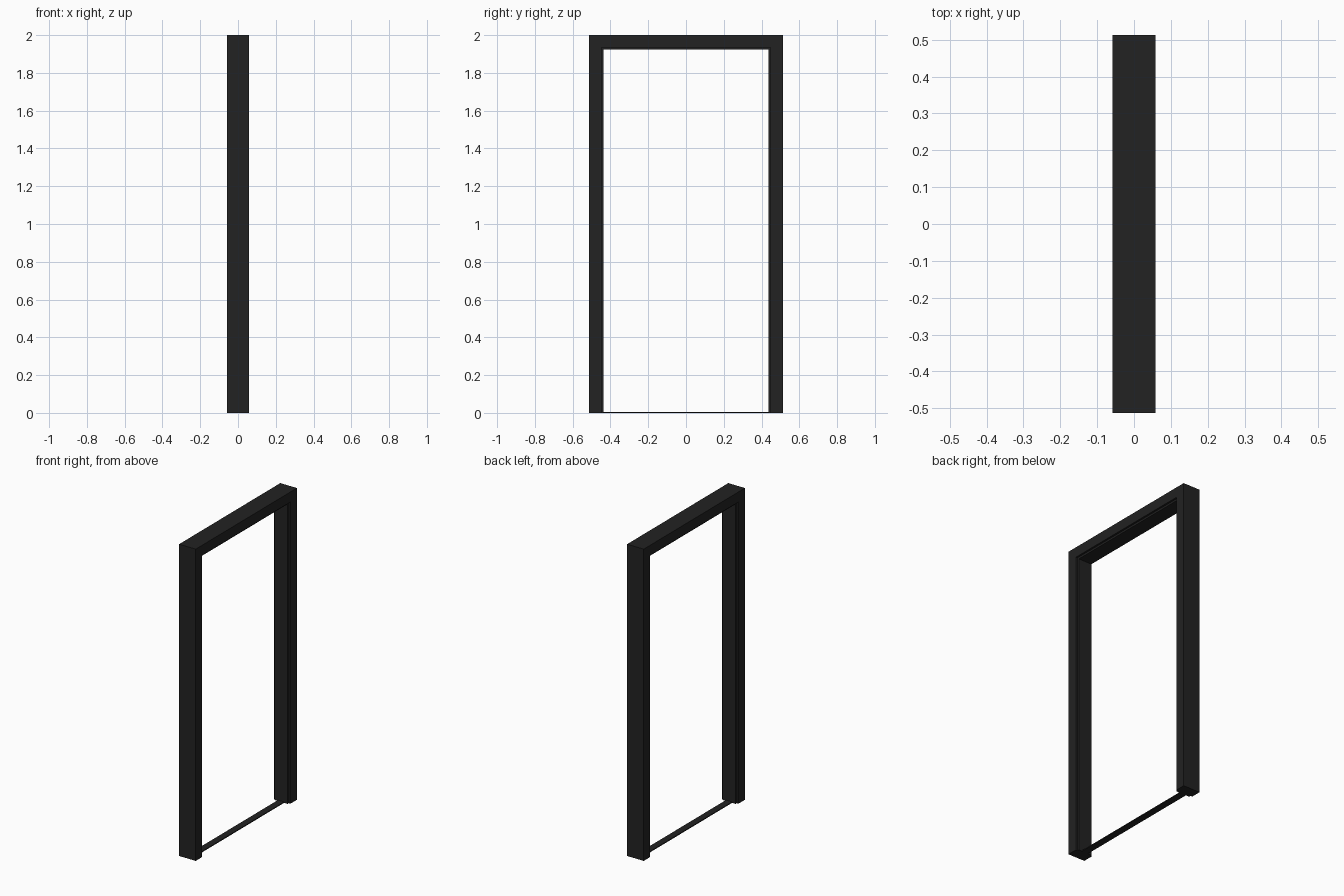
import bpy, bmesh

if "Cube" in bpy.data.objects:
    bpy.data.objects.remove(bpy.data.objects["Cube"])

mat = bpy.data.materials.new("charcoal black")
mat.diffuse_color = (0.016, 0.016, 0.016, 1)
mat.use_nodes = True
mat.node_tree.nodes["Principled BSDF"].inputs["Base Color"].default_value = mat.diffuse_color


def portal(name, outer_y, outer_z, inner_y, inner_z, half_x):
    """Upside-down U profile in the YZ plane, extruded along x."""
    pts = [(-outer_y, 0), (-outer_y, outer_z), (outer_y, outer_z), (outer_y, 0),
           (inner_y, 0), (inner_y, inner_z), (-inner_y, inner_z), (-inner_y, 0)]
    bm = bmesh.new()
    face = bm.faces.new([bm.verts.new((-half_x, y, z)) for y, z in pts])
    ext = bmesh.ops.extrude_face_region(bm, geom=[face])
    verts = [v for v in ext["geom"] if isinstance(v, bmesh.types.BMVert)]
    bmesh.ops.translate(bm, verts=verts, vec=(2 * half_x, 0, 0))
    bmesh.ops.recalc_face_normals(bm, faces=bm.faces)
    me = bpy.data.meshes.new(name)
    bm.to_mesh(me)
    bm.free()
    ob = bpy.data.objects.new(name, me)
    bpy.context.collection.objects.link(ob)
    me.materials.append(mat)


# Main casing: two jambs and the head
portal("door_casing", 0.513, 2.0, 0.448, 1.935, 0.059)
# Raised lining inside the opening, set back from both faces
portal("door_lining", 0.448, 1.935, 0.436, 1.923, 0.047)

# Thin threshold strip on the floor
bpy.ops.mesh.primitive_cube_add(size=1, location=(0, 0, 0.003))
sill = bpy.context.object
sill.name = "threshold"
sill.scale = (0.044, 0.872, 0.006)
sill.data.materials.append(mat)
